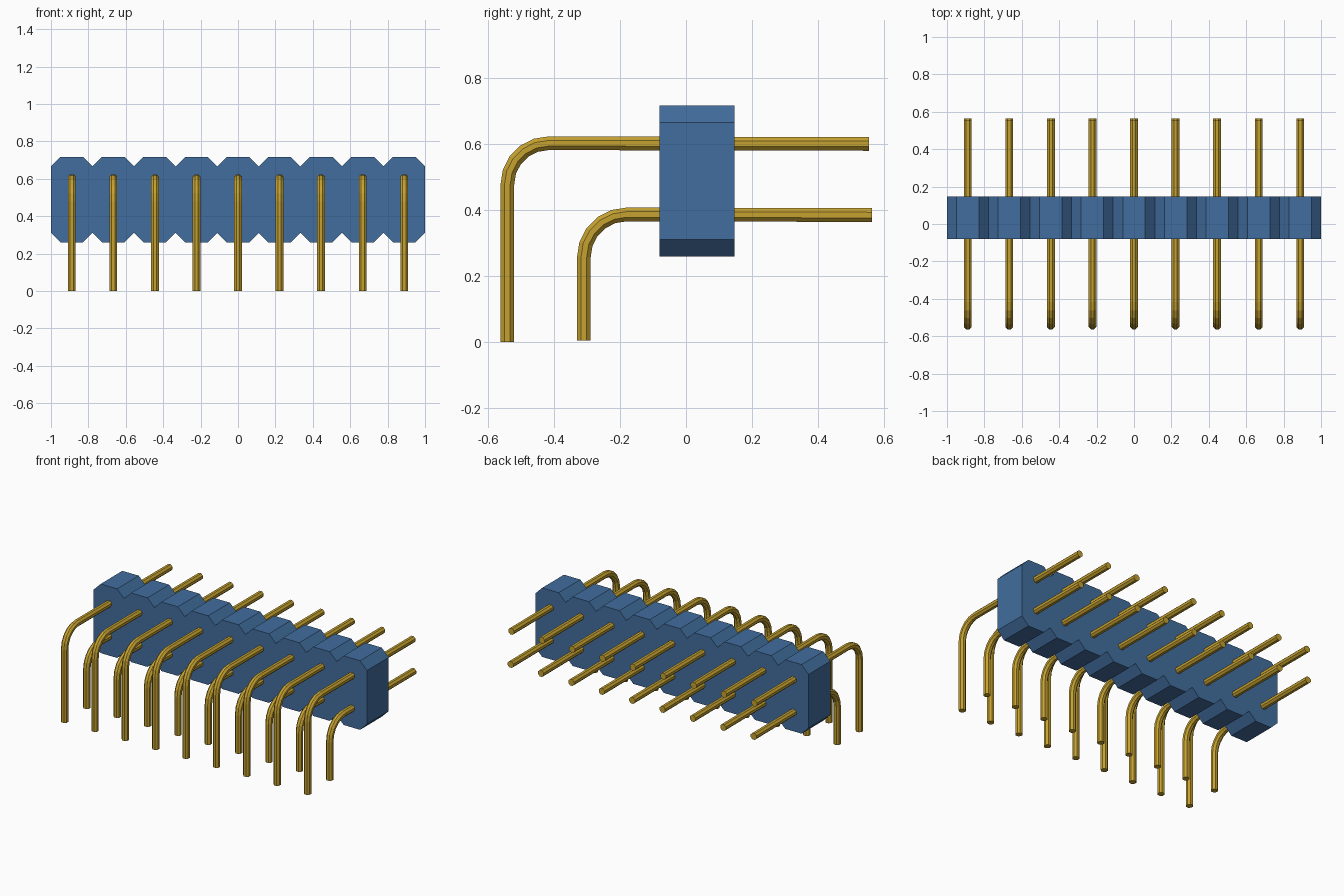
import bpy, bmesh, math
from mathutils import Vector

if "Cube" in bpy.data.objects:
    bpy.data.objects.remove(bpy.data.objects["Cube"], do_unlink=True)


def make_material(name, rgb):
    mat = bpy.data.materials.new(name)
    mat.use_nodes = True
    colour = (*rgb, 1)
    mat.diffuse_color = colour
    mat.node_tree.nodes["Principled BSDF"].inputs["Base Color"].default_value = colour
    return mat


def finish(bm, name, mat):
    bmesh.ops.recalc_face_normals(bm, faces=bm.faces[:])
    mesh = bpy.data.meshes.new(name)
    bm.to_mesh(mesh)
    bm.free()
    mesh.materials.append(mat)
    obj = bpy.data.objects.new(name, mesh)
    bpy.context.collection.objects.link(obj)
    return obj


blue = make_material("blue plastic", (0.054, 0.155, 0.342))
gold = make_material("gold metal", (0.56, 0.36, 0.03))

COUNT = 9
PITCH = 2 / COUNT

# Housing: a row of chamfered cells extruded from front to back
BOTTOM, TOP, CHAMFER = 0.26, 0.717, 0.051
FRONT, BACK = -0.08, 0.147
upper = [(-1, TOP - CHAMFER)]
for i in range(COUNT):
    left, right = -1 + i * PITCH, -1 + (i + 1) * PITCH
    upper += [(left + CHAMFER, TOP), (right - CHAMFER, TOP), (right, TOP - CHAMFER)]
lower = [(x, TOP + BOTTOM - z) for x, z in reversed(upper)]
bm = bmesh.new()
face = bm.faces.new([bm.verts.new((x, FRONT, z)) for x, z in upper + lower])
extruded = bmesh.ops.extrude_face_region(bm, geom=[face])["geom"]
bmesh.ops.translate(bm, vec=(0, BACK - FRONT, 0),
                    verts=[v for v in extruded if isinstance(v, bmesh.types.BMVert)])
finish(bm, "housing", blue)


# Pins: octagonal rods swept along a right-angle path in the side plane
def pin_mesh(leg_y, arm_z, end_y, bend, foot_z, radius=0.0225, sides=8, steps=5):
    stations = [(leg_y, foot_z, 0)]
    for i in range(steps + 1):
        a = math.radians(90) * i / steps
        stations.append((leg_y + bend * (1 - math.cos(a)),
                         arm_z - bend + bend * math.sin(a), a))
    stations.append((end_y, arm_z - 0.002, math.radians(90)))
    bm = bmesh.new()
    rings = []
    for y, z, a in stations:
        normal = Vector((0, math.cos(a), -math.sin(a)))
        ring = []
        for k in range(sides):
            t = math.tau * (k + 0.5) / sides
            offset = Vector((math.cos(t), 0, 0)) + normal * math.sin(t)
            ring.append(bm.verts.new(Vector((0, y, z)) + offset * radius))
        rings.append(ring)
    for r0, r1 in zip(rings, rings[1:]):
        for k in range(sides):
            n = (k + 1) % sides
            bm.faces.new((r0[k], r0[n], r1[n], r1[k]))
    bm.faces.new(rings[0])
    bm.faces.new(rings[-1])
    return bm


rows = {
    "upper_pin": dict(leg_y=-0.542, arm_z=0.603, end_y=0.556, bend=0.125, foot_z=0),
    "lower_pin": dict(leg_y=-0.31, arm_z=0.387, end_y=0.564, bend=0.13, foot_z=0.004),
}
for name, shape in rows.items():
    for i in range(COUNT):
        pin = finish(pin_mesh(**shape), f"{name}_{i + 1}", gold)
        pin.location.x = (i - (COUNT - 1) / 2) * PITCH
